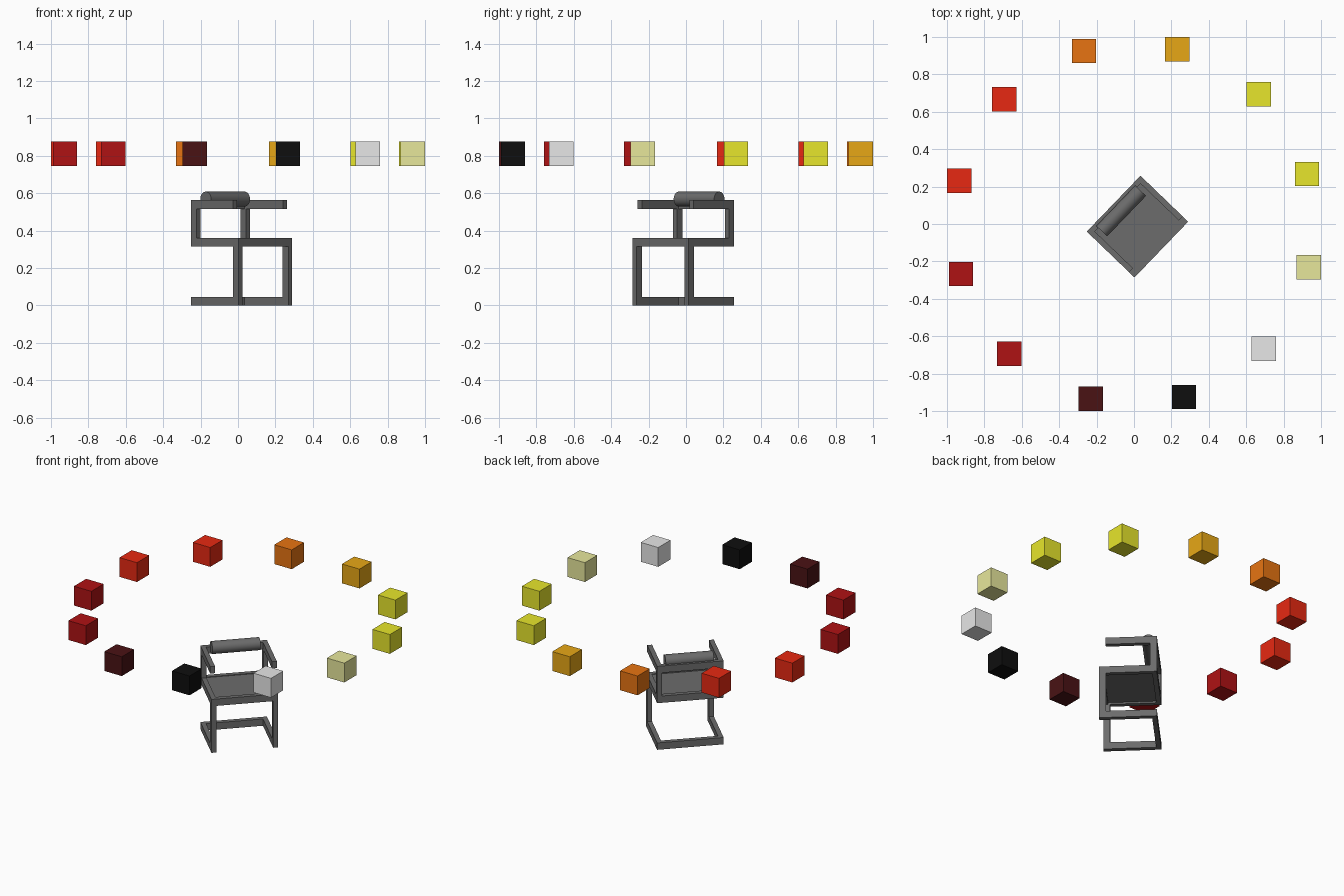
import bpy, math
from mathutils import Matrix, Vector

cube = bpy.data.objects.get("Cube")
if cube:
    bpy.data.objects.remove(cube, do_unlink=True)


def material(name, rgb):
    m = bpy.data.materials.new(name)
    m.use_nodes = True
    m.diffuse_color = (*rgb, 1)
    m.node_tree.nodes["Principled BSDF"].inputs["Base Color"].default_value = (*rgb, 1)
    return m


palette = {
    "yellow": (0.8, 0.79, 0.025),
    "amber": (0.8, 0.39, 0.008),
    "orange": (0.8, 0.175, 0.006),
    "bright_red": (0.8, 0.022, 0.006),
    "dark_red": (0.43, 0.006, 0.007),
    "maroon": (0.068, 0.006, 0.007),
    "black": (0.0045, 0.0045, 0.0045),
    "light_grey": (0.8, 0.8, 0.8),
    "pale_khaki": (0.8, 0.8, 0.33),
    "chair_grey": (0.15, 0.15, 0.15),
}
mats = {name: material(name, rgb) for name, rgb in palette.items()}

TURN = math.radians(46.1)
PLACE = Matrix.Translation((0.002, 0.002, 0)) @ Matrix.Rotation(TURN, 4, "Z")


def box(name, lo, hi, mat, place=Matrix.Identity(4)):
    """Axis-aligned box between two corners, then moved by a placement matrix."""
    lo, hi = Vector(lo), Vector(hi)
    bpy.ops.mesh.primitive_cube_add(size=1)
    ob = bpy.context.object
    ob.name = name
    ob.data.transform(Matrix.Translation((lo + hi) / 2) @ Matrix.Diagonal((*(hi - lo), 1)))
    ob.matrix_world = place
    ob.data.materials.append(mats[mat])
    return ob


# Ring of floating colour cubes
ring = ["yellow", "yellow", "amber", "orange", "bright_red", "bright_red",
        "dark_red", "dark_red", "maroon", "black", "light_grey", "pale_khaki"]
RADIUS, HALF = 0.963, 0.065
for i, colour in enumerate(ring):
    a = math.radians(16.1) + i * math.tau / len(ring)
    c = Vector((RADIUS * math.cos(a), RADIUS * math.sin(a), 0.81))
    h = Vector((HALF, HALF, HALF))
    box(f"ring_cube_{i + 1}", c - h, c + h, colour)

# Chair, built facing -y and then turned
W, FRONT, BACK = 0.207, -0.2, 0.154     # half width, front and back edges
T, D, H = 0.03, 0.042, 0.046            # bar thickness, depth and height
SEAT, ARM = 0.36, 0.562                 # top heights


def bar(name, lo, hi):
    return box(name, lo, hi, "chair_grey", PLACE)


# Side frames: floor rail, front leg, seat rail, back post, arm
for side, s in (("left", 1), ("right", -1)):
    x0, x1 = sorted((s * W, s * (W - T)))
    bar(f"{side}_floor_rail", (x0, FRONT, 0), (x1, BACK, H))
    bar(f"{side}_front_leg", (x0, FRONT, H), (x1, FRONT + D, SEAT - H))
    bar(f"{side}_seat_rail", (x0, FRONT, SEAT - H), (x1, BACK, SEAT))
    bar(f"{side}_back_post", (x0, BACK - D, SEAT), (x1, BACK, ARM - H))
    bar(f"{side}_arm", (x0, FRONT + 0.04, ARM - H), (x1, BACK, ARM))

# Cross bars between the side frames
IN = W - T
bar("floor_back_bar", (-IN, BACK - T, 0), (IN, BACK, H))
bar("seat_front_bar", (-IN, FRONT, SEAT - H), (IN, FRONT + T, SEAT))
bar("seat_back_bar", (-IN, BACK - T, SEAT - H), (IN, BACK, SEAT))
bar("backrest_bar", (-IN, BACK - T, ARM - H), (IN, BACK, ARM))
bar("seat_panel", (-IN, FRONT + T, SEAT - 0.035), (IN, BACK - T, SEAT - 0.004))

# Round back roll
bpy.ops.mesh.primitive_cylinder_add(vertices=32, radius=0.04, depth=0.3)
roll = bpy.context.object
roll.name = "back_roll"
roll.data.transform(Matrix.Translation((0, 0.098, 0.568)) @ Matrix.Rotation(math.pi / 2, 4, "Y"))
roll.matrix_world = PLACE
roll.data.materials.append(mats["chair_grey"])
bpy.ops.object.shade_smooth_by_angle(angle=math.radians(40))
